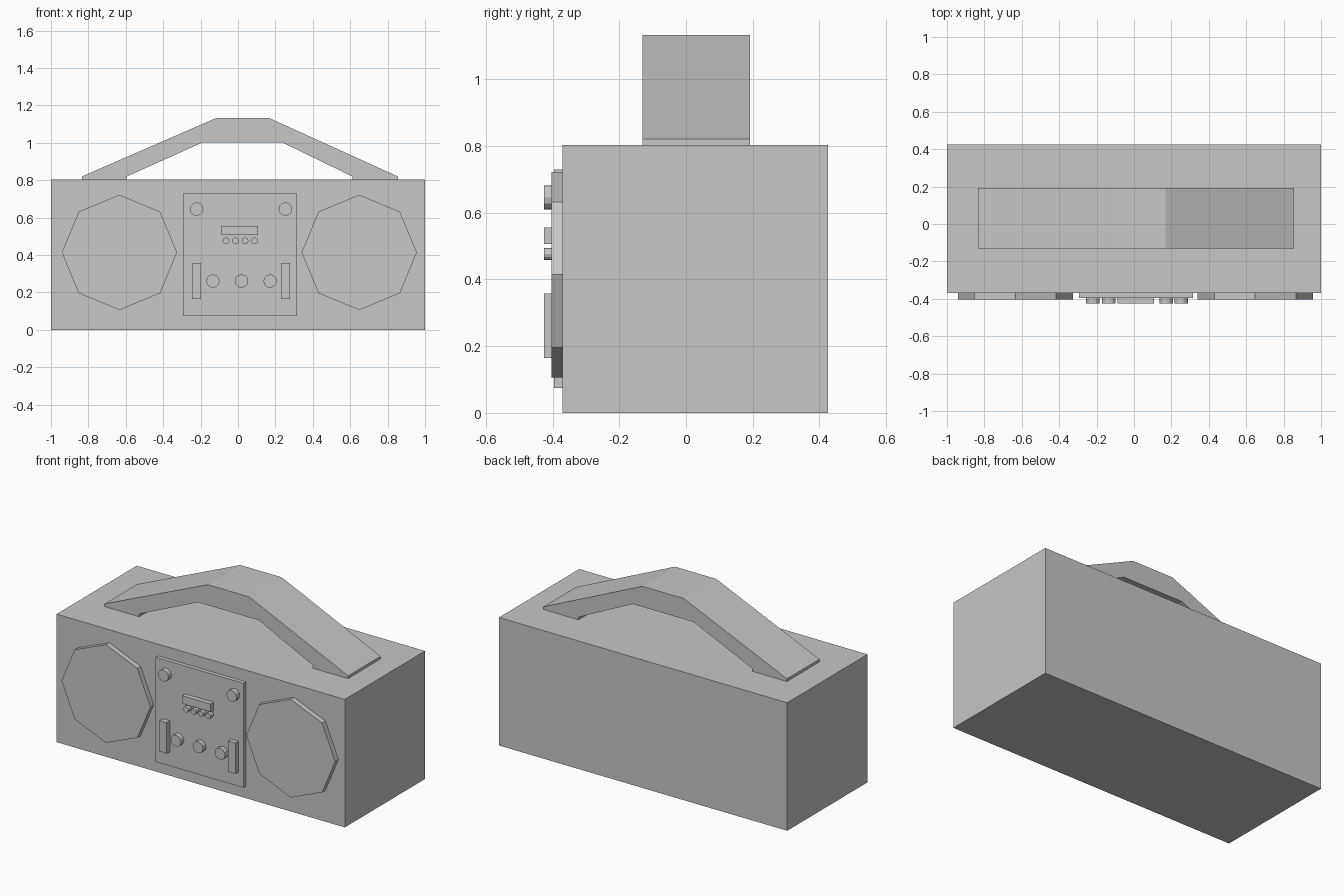
import bpy, bmesh
from math import cos, sin, tau

cube = bpy.data.objects.get("Cube")
if cube:
    bpy.data.objects.remove(cube, do_unlink=True)

grey = bpy.data.materials.new("light grey plastic")
grey.use_nodes = True
COLOUR = (0.57, 0.57, 0.57, 1)
grey.diffuse_color = COLOUR
grey.node_tree.nodes["Principled BSDF"].inputs["Base Color"].default_value = COLOUR


def extrude_profile(name, points, front, back):
    """Extrude an x/z outline from the front y to the back y."""
    bm = bmesh.new()
    face = bm.faces.new([bm.verts.new((x, front, z)) for x, z in points])
    moved = bmesh.ops.extrude_face_region(bm, geom=[face])["geom"]
    verts = [v for v in moved if isinstance(v, bmesh.types.BMVert)]
    bmesh.ops.translate(bm, verts=verts, vec=(0, back - front, 0))
    bmesh.ops.recalc_face_normals(bm, faces=bm.faces)
    mesh = bpy.data.meshes.new(name)
    bm.to_mesh(mesh)
    bm.free()
    mesh.materials.append(grey)
    obj = bpy.data.objects.new(name, mesh)
    bpy.context.collection.objects.link(obj)
    return obj


def box(name, x0, x1, z0, z1, front, back):
    return extrude_profile(name, [(x0, z0), (x1, z0), (x1, z1), (x0, z1)], front, back)


def disc(name, x, z, radius, sides, front, back):
    ring = [(x + radius * cos(tau * i / sides), z + radius * sin(tau * i / sides))
            for i in range(sides)]
    return extrude_profile(name, ring, front, back)


FACE = -0.37      # front of the body
PANEL = -0.395    # front of the control panel
KNOB = -0.425     # front of the controls

# Body and control panel
box("body", -1, 1, 0, 0.803, FACE, 0.425)
box("control_panel", -0.295, 0.315, 0.075, 0.73, PANEL, FACE)

# Octagonal speakers
for side, x in (("right", -0.634), ("left", 0.648)):
    disc(side + "_speaker", x, 0.414, 0.308, 8, -0.403, FACE)

# Display with a row of small buttons below
box("display", -0.088, 0.108, 0.506, 0.556, KNOB, PANEL)
for i in range(4):
    disc(f"small_button_{i + 1}", -0.064 + 0.051 * i, 0.476, 0.018, 12, KNOB, PANEL)

# Knobs at the top corners and along the bottom
for i, x in enumerate((-0.221, 0.253)):
    disc(f"top_knob_{i + 1}", x, 0.646, 0.036, 12, KNOB, PANEL)
for i in range(3):
    disc(f"bottom_knob_{i + 1}", -0.134 + 0.153 * i, 0.261, 0.036, 12, KNOB, PANEL)

# Vertical sliders
for side, x in (("right", -0.222), ("left", 0.254)):
    box(side + "_slider", x - 0.025, x + 0.025, 0.164, 0.358, KNOB, PANEL)

# Arched carrying handle
outer = [(-0.835, 0.8), (-0.835, 0.82), (-0.118, 1.132),
         (0.168, 1.132), (0.855, 0.82), (0.855, 0.8)]
inner = [(0.611, 0.8), (0.611, 0.82), (0.235, 1.003),
         (-0.187, 1.003), (-0.595, 0.82), (-0.595, 0.8)]
extrude_profile("handle", outer + inner, -0.13, 0.192)
